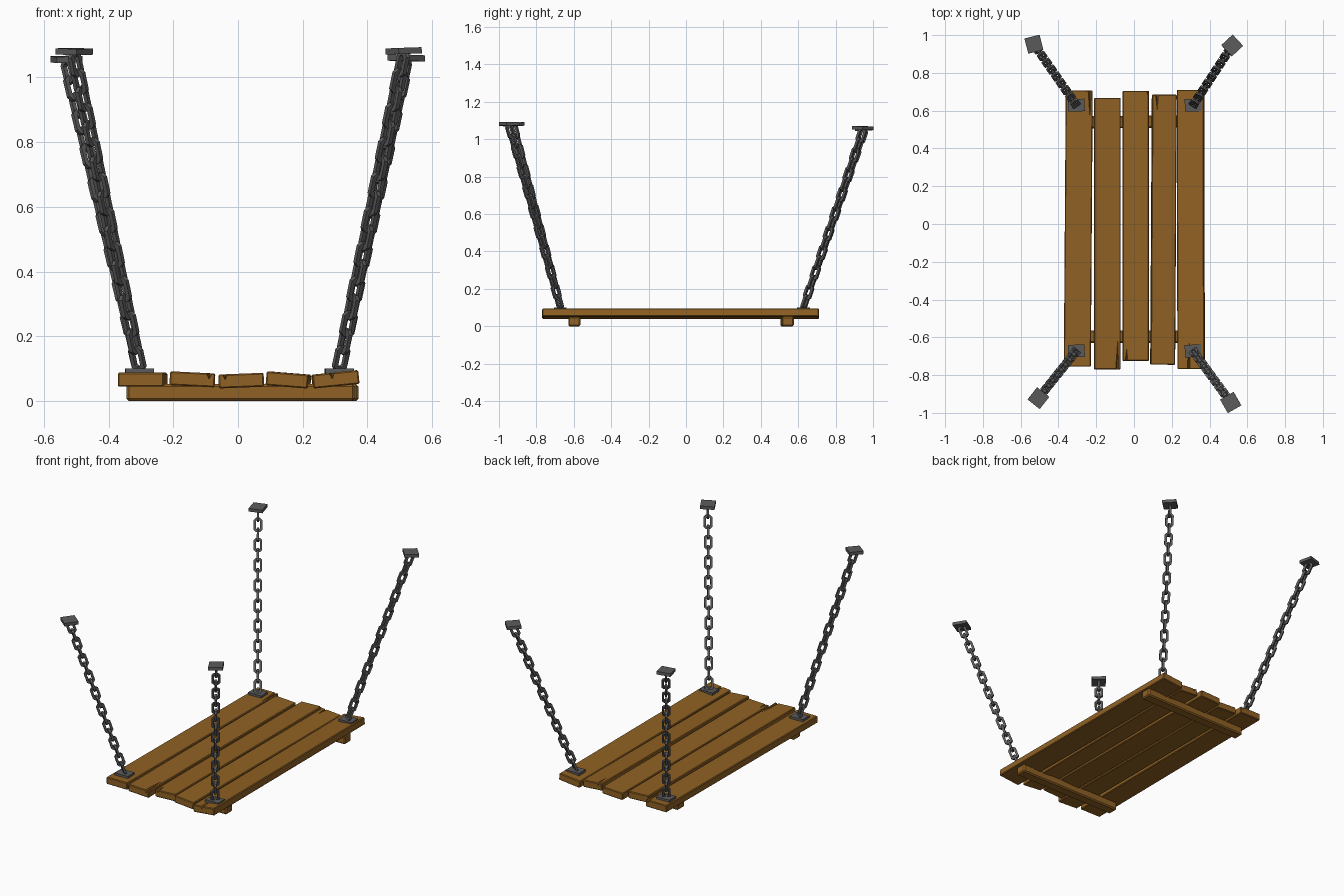
import bpy, bmesh, math
from mathutils import Vector, Matrix, Euler

if "Cube" in bpy.data.objects:
    bpy.data.objects.remove(bpy.data.objects["Cube"])


def material(name, col):
    m = bpy.data.materials.new(name)
    m.diffuse_color = (*col, 1)
    m.use_nodes = True
    m.node_tree.nodes["Principled BSDF"].inputs["Base Color"].default_value = m.diffuse_color
    return m


WOOD = material("brown wood", (0.28, 0.12, 0.017))
IRON = material("dark iron", (0.105, 0.105, 0.108))


def finish(name, bm, mat):
    bmesh.ops.recalc_face_normals(bm, faces=bm.faces)
    me = bpy.data.meshes.new(name)
    bm.to_mesh(me)
    bm.free()
    if mat:
        me.materials.append(mat)
    ob = bpy.data.objects.new(name, me)
    bpy.context.collection.objects.link(ob)
    return ob


def box(name, loc, size, rot, mat, bevel=0.0):
    bm = bmesh.new()
    bmesh.ops.create_cube(bm, size=1, matrix=Matrix.Diagonal((*size, 1)))
    if bevel:
        bmesh.ops.bevel(bm, geom=bm.edges[:], offset=bevel, segments=1, affect='EDGES')
    bm.transform(Matrix.Translation(loc) @ Euler(rot).to_matrix().to_4x4())
    return finish(name, bm, mat)


def crack(plank, loc, size, rot, x, end, length, width=0.011, depth=0.02):
    """Cut a tapering V split into the top of a plank end."""
    ye, top = end * size[1] / 2, size[2] / 2
    bm = bmesh.new()
    pts = [(x - loc[0] + dx, ye + end * 0.01, top + dz)
           for dx, dz in ((-width, 0.005), (width, 0.005), (0, -depth))]
    pts.append((x - loc[0] + 0.003, ye - end * length, top + 0.002))
    vs = [bm.verts.new(p) for p in pts]
    bmesh.ops.convex_hull(bm, input=vs)
    bm.transform(Matrix.Translation(loc) @ Euler(rot).to_matrix().to_4x4())
    cutter = finish(plank.name + "_crack_cutter", bm, None)
    mod = plank.modifiers.new("crack", 'BOOLEAN')
    mod.operation, mod.object, mod.solver = 'DIFFERENCE', cutter, 'EXACT'
    bpy.context.view_layer.update()
    dg = bpy.context.evaluated_depsgraph_get()
    me = bpy.data.meshes.new_from_object(plank.evaluated_get(dg))
    plank.modifiers.clear()
    plank.data = me
    bpy.data.objects.remove(cutter)


# Planks: x centre, width, y min, y max, z centre, tilt, yaw, cracks (x, end, length)
planks = [
    (-0.295, 0.143, -0.755, 0.707, 0.066, 0.00, -0.007, [(-0.24, 1, 0.16)]),
    (-0.141, 0.140, -0.770, 0.668, 0.067, 0.05, 0.000, [(-0.09, -1, 0.17)]),
    (0.010, 0.140, -0.725, 0.705, 0.063, -0.04, 0.000, [(-0.04, -1, 0.07), (0.072, 1, 0.03)]),
    (0.156, 0.130, -0.745, 0.685, 0.065, 0.08, -0.006, [(0.115, 1, 0.09)]),
    (0.301, 0.143, -0.768, 0.710, 0.067, -0.10, 0.002, [(0.29, -1, 0.17)]),
]
for i, (x, w, y0, y1, z, tilt, yaw, cracks) in enumerate(planks):
    loc, size, rot = (x, (y0 + y1) / 2, z), (w, y1 - y0, 0.043), (0, tilt, yaw)
    p = box(f"plank_{i + 1}", loc, size, rot, WOOD, 0.004)
    for cx, end, length in cracks:
        crack(p, loc, size, rot, cx, end, length)

# Cross beams under the planks
box("front_beam", (0.008, -0.597, 0.026), (0.705, 0.065, 0.052), (0, 0, 0), WOOD, 0.007)
box("back_beam", (0.014, 0.541, 0.026), (0.715, 0.065, 0.052), (0, 0, 0.01), WOOD, 0.007)


def octagon(hw, hl, c):
    q = [(hw, hl - c), (hw - c, hl)]
    return q + [(-x, y) for x, y in q[::-1]] + [(-x, -y) for x, y in q] + [(x, -y) for x, y in q[::-1]]


def add_link(bm, mat, hw=0.024, hl=0.040, bar=0.0135):
    """Chamfered chain link with a square bar section."""
    rings = [[bm.verts.new(mat @ Vector((x, t, z))) for x, z in octagon(*o)]
             for o, t in (((hw, hl, 0.012), bar / 2), ((hw, hl, 0.012), -bar / 2),
                          ((hw - bar, hl - bar, 0.006), -bar / 2),
                          ((hw - bar, hl - bar, 0.006), bar / 2))]
    for k in range(4):
        a, b = rings[k], rings[(k + 1) % 4]
        for i in range(8):
            j = (i + 1) % 8
            bm.faces.new((a[i], a[j], b[j], b[i]))


def chain(name, start, end, links=18):
    a, b = Vector(start), Vector(end)
    d = (b - a).normalized()
    side = d.cross(Vector((0, 0, 1))).normalized()
    frame = Matrix((side, d.cross(side), d)).transposed().to_4x4()
    bm = bmesh.new()
    for i in range(links):
        pos = a.lerp(b, (i + 0.5) / links)
        add_link(bm, Matrix.Translation(pos) @ frame @ Matrix.Rotation(i % 2 * math.pi / 2, 4, 'Z'))
    finish(name, bm, IRON)


# Four corners: bottom point, top plate centre, top plate rotation
corners = {
    "front_left": ((-0.305, -0.672), (-0.506, -0.922, 1.080), (0.02, 0.03, -0.67)),
    "front_right": ((0.313, -0.672), (0.512, -0.945, 1.082), (-0.02, -0.03, 0.52)),
    "back_left": ((-0.305, 0.629), (-0.530, 0.952, 1.056), (0.03, -0.03, 0.25)),
    "back_right": ((0.313, 0.629), (0.520, 0.945, 1.060), (0.0, 0.03, 0.75)),
}
for name, ((x, y), top, rot) in corners.items():
    box(name + "_seat_plate", (x, y, 0.093), (0.088, 0.066, 0.016), (0, 0, 0.03), IRON)
    box(name + "_ceiling_plate", top, (0.082, 0.082, 0.019), rot, IRON)
    chain(name + "_chain", (x, y, 0.105), (top[0], top[1], top[2] - 0.012))
